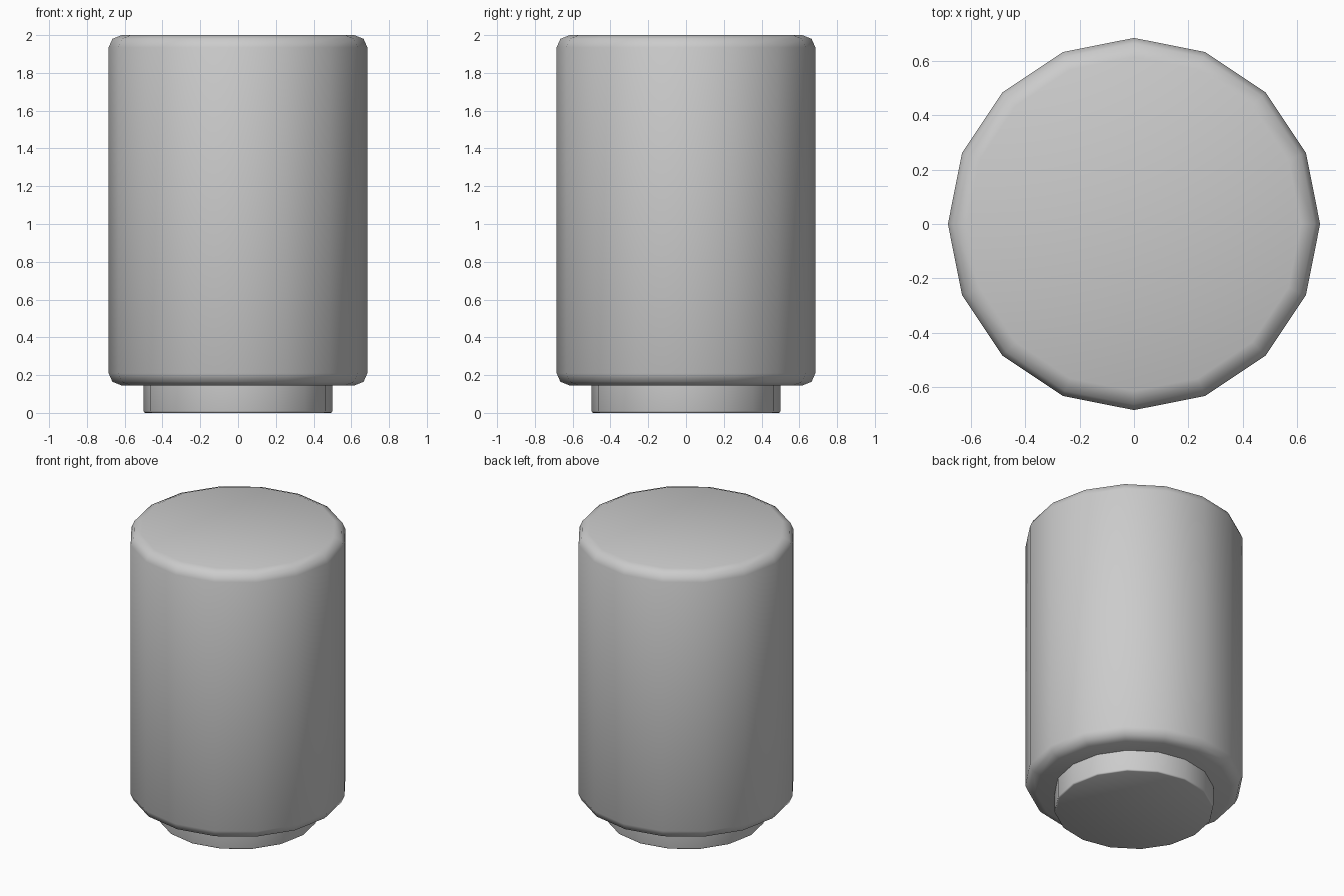
import bpy, bmesh
from math import cos, sin, pi, radians

if "Cube" in bpy.data.objects:
    bpy.data.objects.remove(bpy.data.objects["Cube"])

SIDES = 16


def lathe(name, profile):
    """Closed solid of revolution from (radius, z) points, bottom to top."""
    bm = bmesh.new()
    rings = [[bm.verts.new((r * cos(2 * pi * i / SIDES), r * sin(2 * pi * i / SIDES), z))
              for i in range(SIDES)] for r, z in profile]
    for low, high in zip(rings, rings[1:]):
        for i in range(SIDES):
            j = (i + 1) % SIDES
            bm.faces.new((low[i], low[j], high[j], high[i]))
    bm.faces.new(rings[0][::-1])
    bm.faces.new(rings[-1])
    mesh = bpy.data.meshes.new(name)
    bm.to_mesh(mesh)
    bm.free()
    obj = bpy.data.objects.new(name, mesh)
    bpy.context.collection.objects.link(obj)
    bpy.ops.object.select_all(action='DESELECT')
    obj.select_set(True)
    bpy.context.view_layer.objects.active = obj
    bpy.ops.object.shade_smooth_by_angle(angle=radians(50))
    return obj


# Main drum with rounded top and bottom rims
lathe("drum_body", [(0.615, 0.145), (0.665, 0.165), (0.685, 0.21),
                    (0.685, 1.935), (0.665, 1.98), (0.615, 2.0)])

# Narrower foot, finely rounded at the ground edge and sunk into the drum
lathe("foot", [(0.492, 0.0), (0.498, 0.003), (0.5, 0.01), (0.5, 0.16)])
